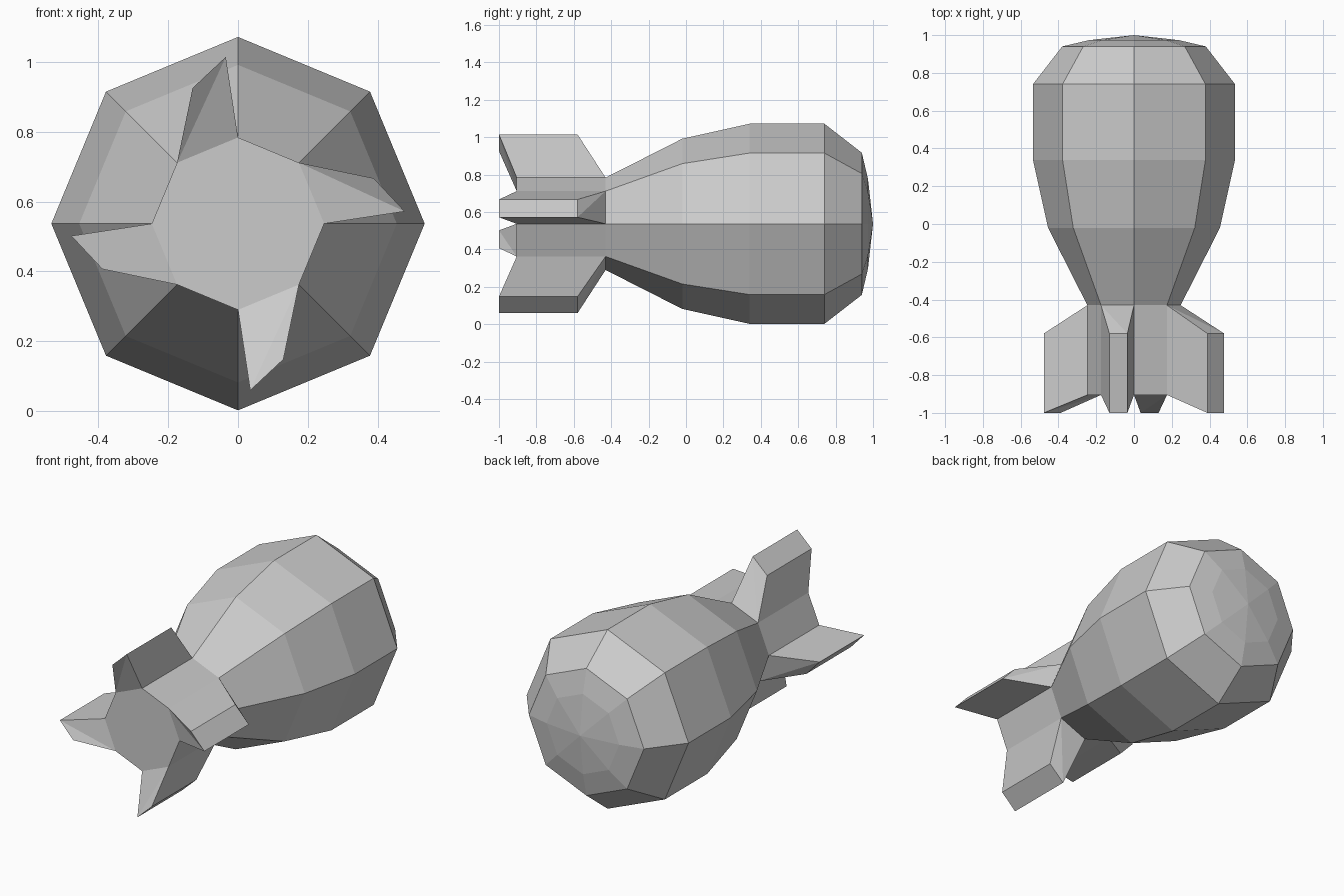
import bpy
import bmesh
from math import cos, sin, radians

cube = bpy.data.objects.get("Cube")
if cube:
    bpy.data.objects.remove(cube, do_unlink=True)

SIDES = 8
CENTRE_Z = 0.537
# (y, radius) of each octagonal ring, tail to nose
PROFILE = [(-0.905, 0.247), (-0.43, 0.247), (-0.02, 0.455), (0.34, 0.535),
           (0.74, 0.535), (0.94, 0.38), (0.973, 0.24)]

grey = bpy.data.materials.new("matte grey")
grey.use_nodes = True
colour = (0.6, 0.6, 0.6, 1)
grey.diffuse_color = colour
grey.node_tree.nodes["Principled BSDF"].inputs["Base Color"].default_value = colour

bm = bmesh.new()


def polar(angle, radius, y):
    a = radians(angle)
    return bm.verts.new((radius * cos(a), y, CENTRE_Z + radius * sin(a)))


# Body rings, tail cap and nose
step = 360 / SIDES
rings = [[polar(k * step, r, y) for k in range(SIDES)] for y, r in PROFILE]
nose = bm.verts.new((0, 1, CENTRE_Z))
bm.faces.new(rings[0])
for k in range(SIDES):
    n = (k + 1) % SIDES
    bm.faces.new((rings[-1][k], rings[-1][n], nose))
    for i, (a, b) in enumerate(zip(rings, rings[1:])):
        # Alternate tail panels are left open for the fins
        if i > 0 or k % 2:
            bm.faces.new((a[k], a[n], b[n], b[k]))

# Four swept fins growing out of the open tail panels
for k in range(0, SIDES, 2):
    p0, p1 = rings[0][k], rings[0][k + 1]
    q0, q1 = rings[1][k], rings[1][k + 1]
    (s0, t0), (s1, t1) = [
        [polar(k * step + turn, r, y) for y in (-1, -0.58)]
        for turn, r in ((4.2, 0.479), (18.5, 0.41))]
    for face in ((p0, s0, t0, q0), (s0, s1, t1, t0), (s1, p1, q1, t1),
                 (p0, p1, s0), (p1, s1, s0), (q0, t0, q1), (q1, t0, t1)):
        bm.faces.new(face)

bmesh.ops.recalc_face_normals(bm, faces=bm.faces)
mesh = bpy.data.meshes.new("finned_bomb")
bm.to_mesh(mesh)
bm.free()
mesh.materials.append(grey)
bomb = bpy.data.objects.new("finned_bomb", mesh)
bpy.context.collection.objects.link(bomb)
